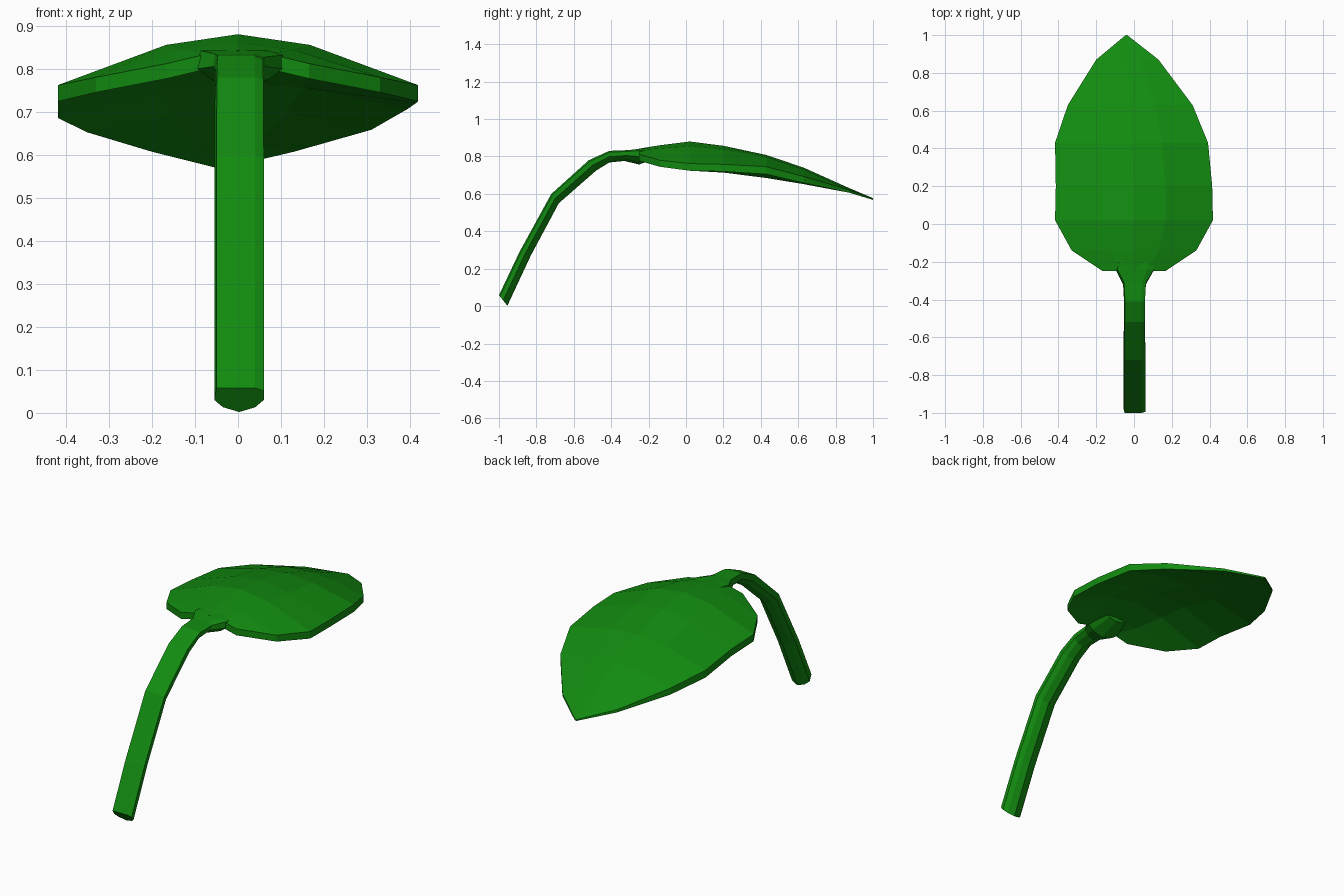
import bpy, bmesh
from mathutils import Vector

cube = bpy.data.objects.get("Cube")
if cube:
    bpy.data.objects.remove(cube, do_unlink=True)

green = bpy.data.materials.new("leaf_green")
green.use_nodes = True
colour = (0.006, 0.26, 0.005, 1)
green.diffuse_color = colour
bsdf = green.node_tree.nodes["Principled BSDF"]
bsdf.inputs["Base Color"].default_value = colour
bsdf.inputs["Roughness"].default_value = 0.8


def loft(name, rings):
    """Skin closed rings of equal length and cap both ends."""
    bm = bmesh.new()
    loops = [[bm.verts.new(p) for p in ring] for ring in rings]
    n = len(loops[0])
    for a, b in zip(loops, loops[1:]):
        for i in range(n):
            j = (i + 1) % n
            bm.faces.new((a[i], a[j], b[j], b[i]))
    bm.faces.new(loops[0])
    bm.faces.new(loops[-1])
    bmesh.ops.recalc_face_normals(bm, faces=bm.faces)
    mesh = bpy.data.meshes.new(name)
    bm.to_mesh(mesh)
    bm.free()
    mesh.materials.append(green)
    obj = bpy.data.objects.new(name, mesh)
    bpy.context.collection.objects.link(obj)
    return obj


# Leaf blade: y, centre x, half width, ridge z, rim z, thickness, left-right tilt
leaf_rows = [
    (-0.25, 0, 0.165, 0.842, 0.812, 0.035, 0),
    (-0.14, 0, 0.33, 0.860, 0.78, 0.035, 0),
    (0.02, 0, 0.418, 0.880, 0.762, 0.038, 0),
    (0.20, 0, 0.414, 0.857, 0.755, 0.038, 0.003),
    (0.43, -0.013, 0.405, 0.808, 0.735, 0.04, 0.01),
    (0.63, -0.02, 0.33, 0.74, 0.69, 0.035, 0.003),
    (0.87, -0.035, 0.165, 0.632, 0.622, 0.015, 0),
    (1.0, -0.04, 0.004, 0.577, 0.576, 0.008, 0),
]


def leaf_ring(y, xc, w, ridge, rim, thick, tilt):
    top = []
    for s, rise in ((-1, 0), (-0.4, 0.79), (0, 1), (0.4, 0.79), (1, 0)):
        z = rim + rise * (ridge - rim) + s * tilt
        top.append(Vector((xc + s * w, y, z)))
    under = [p - Vector((0, 0, thick)) for p in reversed(top)]
    return top + under


loft("leaf_blade", [leaf_ring(*row) for row in leaf_rows])

# Stalk: upper y, upper z, lower y, lower z, width scale
stalk_rows = [
    (-1.0, 0.058, -0.955, 0.002, 1),
    (-0.89, 0.29, -0.83, 0.27, 1),
    (-0.72, 0.60, -0.68, 0.55, 1),
    (-0.52, 0.78, -0.48, 0.725, 0.98),
    (-0.41, 0.83, -0.41, 0.768, 0.96),
    (-0.31, 0.834, -0.33, 0.776, 1.05),
    (-0.24, 0.842, -0.25, 0.757, 1.75),
    (-0.14, 0.845, -0.14, 0.80, 1.2),
]
# Cross-section: x, fraction of the way from upper to lower side
section = [(-0.05, 0), (0.04, 0), (0.06, 0.12), (0.06, 0.5), (0.04, 0.8),
           (0.003, 1), (-0.035, 0.8), (-0.055, 0.5)]


def stalk_ring(y0, z0, y1, z1, w):
    a, b = Vector((0, y0, z0)), Vector((0, y1, z1))
    return [a.lerp(b, t) + Vector((x * w, 0, 0)) for x, t in section]


loft("stalk", [stalk_ring(*row) for row in stalk_rows])
